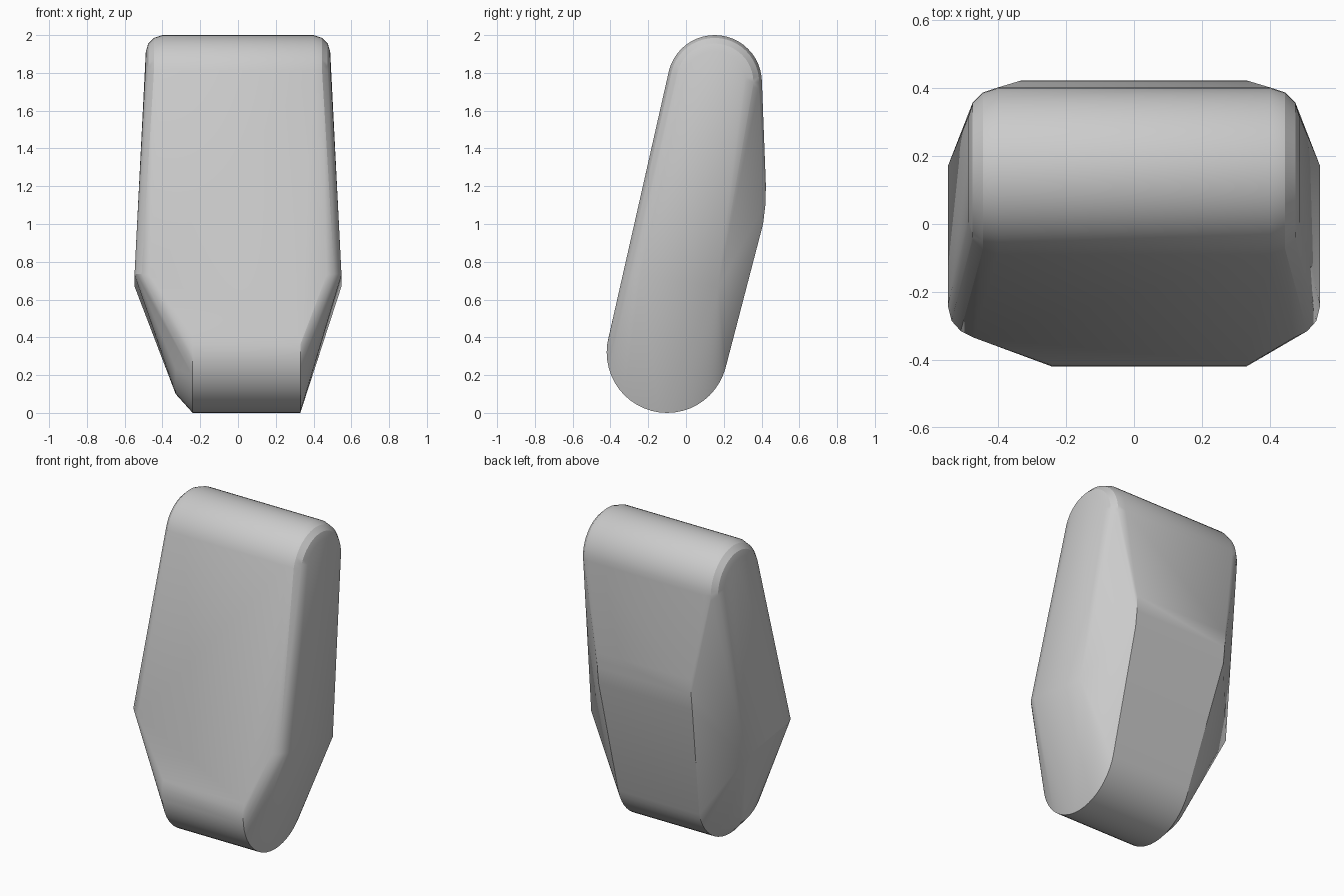
import bpy, bmesh
from math import sin, cos, pi, radians

cube = bpy.data.objects.get("Cube")
if cube:
    bpy.data.objects.remove(cube, do_unlink=True)

grey = bpy.data.materials.new("plain grey")
grey.use_nodes = True
colour = (0.6, 0.6, 0.6, 1)
grey.diffuse_color = colour
grey.node_tree.nodes["Principled BSDF"].inputs["Base Color"].default_value = colour


def disc(x, y, z, r, steps=48):
    """Ring of points facing sideways at x."""
    return [(x, y + r * cos(2 * pi * i / steps), z + r * sin(2 * pi * i / steps))
            for i in range(steps)]


points = []

# Rounded foot, wider on the left, with a bevelled rim on the right
points += disc(0.33, -0.10, 0.32, 0.32)
points += disc(-0.24, -0.10, 0.32, 0.32)
points += disc(-0.33, -0.10, 0.32, 0.22)

for side in (1, -1):
    # Rounded top with a soft rim
    for x, r in ((0.40, 0.25), (0.445, 0.235), (0.475, 0.205), (0.488, 0.165)):
        points += disc(side * x, 0.152, 1.75, r)
    # Widest level: soft front corner, then the side
    for x, y, z in ((0.47, -0.335, 0.73), (0.51, -0.315, 0.735),
                    (0.537, -0.285, 0.735), (0.548, -0.24, 0.73),
                    (0.548, 0.17, 0.67)):
        points.append((side * x, y, z))
    # Curved bulge of the back
    for y, z in ((0.418, 1.30), (0.423, 1.20), (0.42, 1.10), (0.408, 1.00)):
        points.append((side * 0.33, y, z))

# Wrap the body around the sections
bm = bmesh.new()
for p in points:
    bm.verts.new(p)
result = bmesh.ops.convex_hull(bm, input=bm.verts[:])
loose = [v for v in bm.verts if not v.link_faces]
bmesh.ops.delete(bm, geom=loose, context='VERTS')
bmesh.ops.dissolve_limit(bm, angle_limit=radians(0.5), verts=bm.verts[:], edges=bm.edges[:])
bmesh.ops.recalc_face_normals(bm, faces=bm.faces[:])

mesh = bpy.data.meshes.new("body")
bm.to_mesh(mesh)
bm.free()
mesh.materials.append(grey)
body = bpy.data.objects.new("body", mesh)
bpy.context.collection.objects.link(body)
bpy.ops.object.select_all(action='DESELECT')
body.select_set(True)
bpy.context.view_layer.objects.active = body
bpy.ops.object.shade_smooth_by_angle(angle=radians(20))
